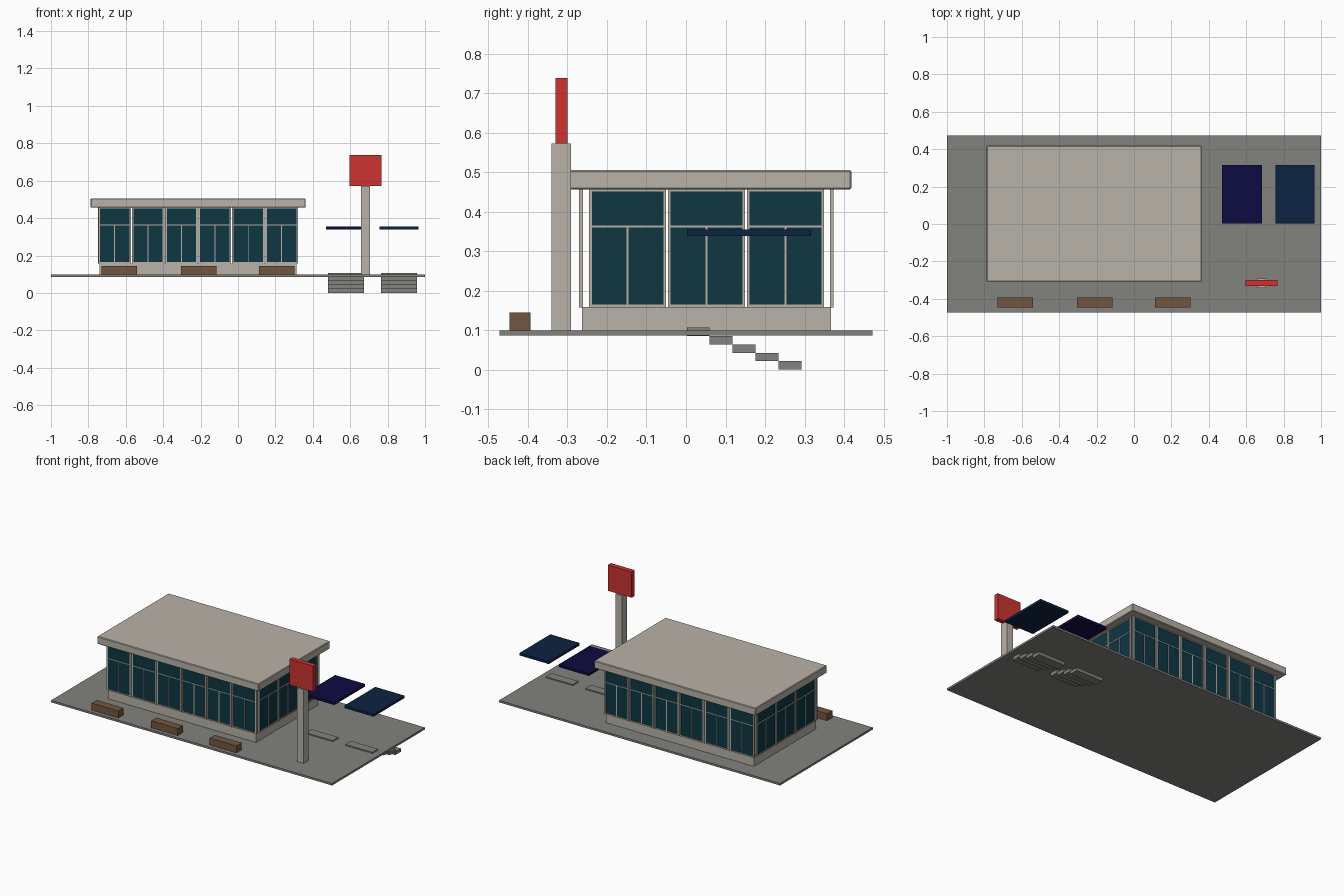
import bpy, bmesh
from mathutils import Matrix, Vector

if "Cube" in bpy.data.objects:
    bpy.data.objects.remove(bpy.data.objects["Cube"])


def material(name, rgb):
    m = bpy.data.materials.new(name)
    m.diffuse_color = (*rgb, 1)
    m.use_nodes = True
    m.node_tree.nodes["Principled BSDF"].inputs["Base Color"].default_value = m.diffuse_color
    return m


STONE = material("warm_stone", (0.485, 0.445, 0.392))
PAVING = material("grey_paving", (0.223, 0.223, 0.21))
GLASS = material("teal_glass", (0.0044, 0.037, 0.054))
RED = material("sign_red", (0.604, 0.034, 0.03))
WOOD = material("brown_wood", (0.171, 0.095, 0.05))
INDIGO = material("indigo", (0.004, 0.0033, 0.054))
NAVY = material("navy", (0.004, 0.016, 0.054))


def boxes(name, mat, spans, matrix=Matrix(), bevel=0):
    """One object made of boxes, each given as (x0, x1, y0, y1, z0, z1)."""
    bm = bmesh.new()
    for x0, x1, y0, y1, z0, z1 in spans:
        centre = Vector((x0 + x1, y0 + y1, z0 + z1)) / 2
        size = Matrix.Diagonal((x1 - x0, y1 - y0, z1 - z0, 1))
        bmesh.ops.create_cube(bm, size=1, matrix=Matrix.Translation(centre) @ size)
    mesh = bpy.data.meshes.new(name)
    bm.to_mesh(mesh)
    bm.free()
    mesh.materials.append(mat)
    ob = bpy.data.objects.new(name, mesh)
    ob.matrix_world = matrix
    bpy.context.scene.collection.objects.link(ob)
    if bevel:
        b = ob.modifiers.new("bevel", "BEVEL")
        b.width, b.segments = bevel, 1
    return ob


# Raised terrace, building plinth and flat roof
FLOOR = 0.099
boxes("terrace", PAVING, [(-1, 1, -0.472, 0.472, 0.086, FLOOR)])
boxes("plinth", STONE, [(-0.74, 0.313, -0.263, 0.367, FLOOR, 0.158)])
boxes("roof", STONE, [(-0.788, 0.362, -0.308, 0.419, 0.456, 0.505)], bevel=0.004)

# Window walls: each bay is a frame with a transom and a half-height mullion
Z0, Z1, ZT = 0.157, 0.457, 0.362


def window_wall(name, count, pitch, border, gap, matrix):
    frame, glass = [], []
    t = 0.005
    for i in range(count):
        c = (i - (count - 1) / 2) * pitch
        a, b = c - (pitch - gap) / 2, c + (pitch - gap) / 2
        frame += [(a, a + border, -t, t, Z0, Z1),
                  (b - border, b, -t, t, Z0, Z1),
                  (a + border, b - border, -t, t, Z0, Z0 + 0.008),
                  (a + border, b - border, -t, t, Z1 - 0.006, Z1),
                  (a + border, b - border, -t, t, ZT - 0.0025, ZT + 0.0025),
                  (c - 0.0025, c + 0.0025, -t, t, Z0 + 0.008, ZT - 0.0025)]
        glass.append((a + border, b - border, -0.002, 0.002, Z0 + 0.008, Z1 - 0.006))
    boxes(name + "_frames", STONE, frame, matrix)
    boxes(name + "_glass", GLASS, glass, matrix)


CX, CY = -0.213, 0.052
for name, y in (("front", -0.266), ("back", 0.369)):
    window_wall(name, 6, 0.1785, 0.0085, 0.005, Matrix.Translation((CX, y, 0)))
for name, x in (("left", -0.743), ("right", 0.317)):
    window_wall(name, 3, 0.1995, 0.0065, 0.0045,
                Matrix.Translation((x, CY, 0)) @ Matrix.Rotation(1.5707963, 4, "Z"))

# Sign on its post
boxes("sign_post", STONE, [(0.658, 0.706, -0.341, -0.291, FLOOR, 0.572)])
boxes("sign_board", RED, [(0.597, 0.766, -0.331, -0.3, 0.572, 0.738)])

# Benches along the front
for i, x in enumerate((-0.634, -0.211, 0.206)):
    boxes(f"bench_{i + 1}", WOOD, [(x - 0.095, x + 0.095, -0.447, -0.394, FLOOR, 0.144)])

# Stairs down from the terrace, each under a floating canopy
for side, x, w, mat in (("left", 0.577, 0.107, INDIGO), ("right", 0.86, 0.104, NAVY)):
    steps = []
    for i in range(5):
        y, top = 0.002 + i * 0.058, 0.1063 - i * 0.02126
        steps.append((x - 0.096, x + 0.096, y, y + 0.058, max(0, top - 0.02126), top))
    boxes(side + "_stairs", PAVING, steps)
    boxes(side + "_canopy", mat, [(x - w, x + w, 0.002, 0.316, 0.338, 0.354)])
